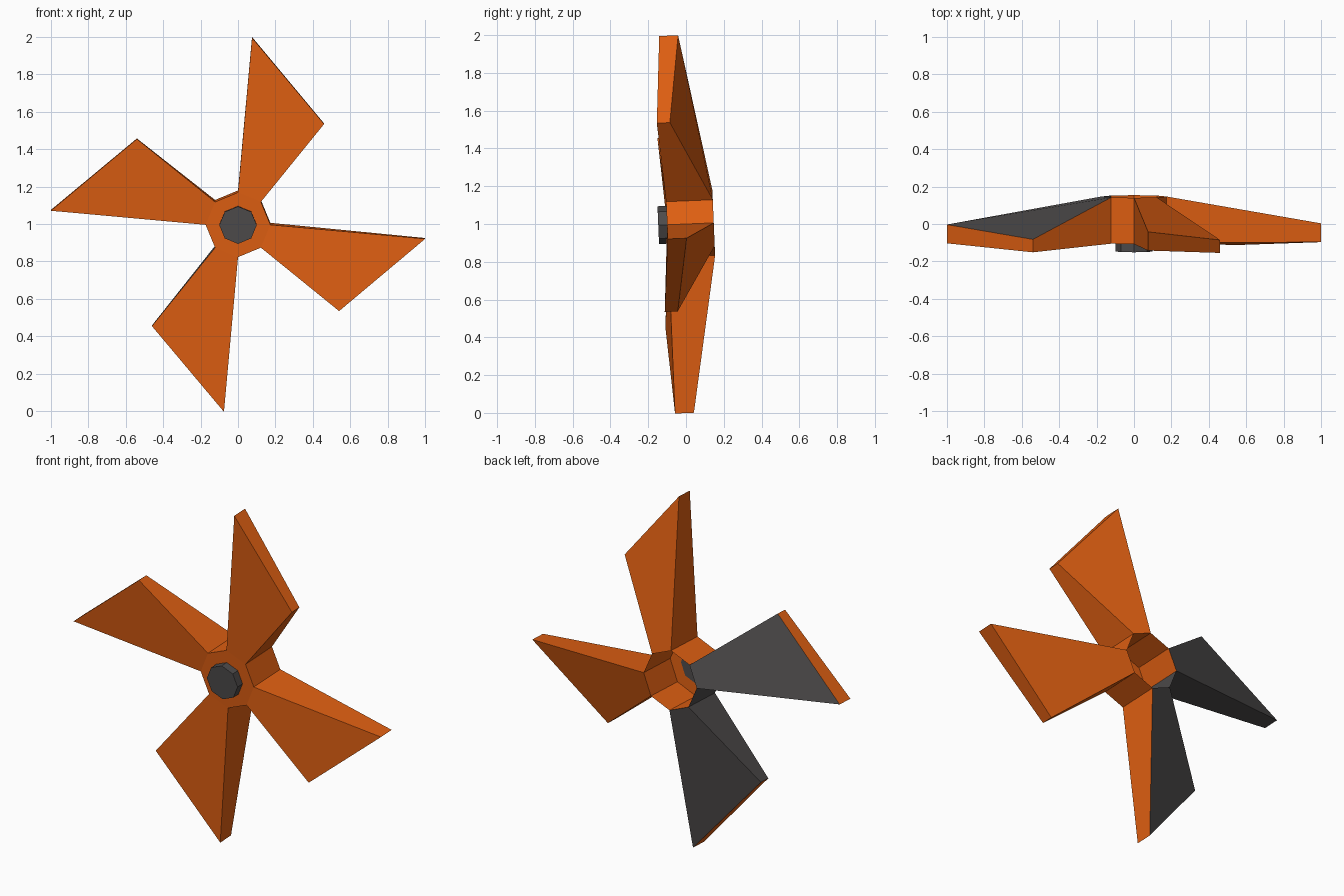
import bpy
import bmesh
from math import cos, sin, pi, radians
from mathutils import Matrix

if "Cube" in bpy.data.objects:
    bpy.data.objects.remove(bpy.data.objects["Cube"])


def make_material(name, color):
    mat = bpy.data.materials.new(name)
    mat.use_nodes = True
    mat.diffuse_color = (*color, 1)
    mat.node_tree.nodes["Principled BSDF"].inputs["Base Color"].default_value = (*color, 1)
    return mat


ORANGE = make_material("orange", (0.74, 0.115, 0.006))
GREY = make_material("dark_grey", (0.075, 0.07, 0.07))

# The whole propeller leans slightly forward about its centre
TILT = Matrix.Translation((0, 0, 1)) @ Matrix.Rotation(radians(2.4), 4, "X")
HUB_R, FRONT, BACK = 0.173, -0.10, 0.147


def finish(bm, name, matrix=Matrix()):
    bmesh.ops.recalc_face_normals(bm, faces=bm.faces)
    bm.transform(TILT @ matrix)
    mesh = bpy.data.meshes.new(name)
    bm.to_mesh(mesh)
    bm.free()
    mesh.materials.append(ORANGE)
    mesh.materials.append(GREY)
    obj = bpy.data.objects.new(name, mesh)
    bpy.context.collection.objects.link(obj)
    return obj


def ring(bm, radius, y):
    return [bm.verts.new((radius * cos(i * pi / 4), y, radius * sin(i * pi / 4)))
            for i in range(8)]


# Hub: octagonal cup, open at the back, with one grey wall
bm = bmesh.new()
front, back = ring(bm, HUB_R, FRONT), ring(bm, HUB_R, BACK)
bm.faces.new(front)
for i in range(8):
    j = (i + 1) % 8
    wall = bm.faces.new((front[i], front[j], back[j], back[i]))
    wall.material_index = int(i == 4)
finish(bm, "hub")

# Centre cap: short octagonal plug through the front of the hub
bm = bmesh.new()
front, back = ring(bm, 0.1, -0.147), ring(bm, 0.1, FRONT + 0.004)
bm.faces.new(front)
bm.faces.new(back)
for i in range(8):
    j = (i + 1) % 8
    bm.faces.new((front[i], front[j], back[j], back[i]))
for face in bm.faces:
    face.material_index = 1
finish(bm, "centre_cap")

# Blades: outline points as (x, z, front y, back y), repeated by quarter turns
d = HUB_R * cos(pi / 4)
OUTLINE = [(0, HUB_R, FRONT, BACK), (0.075, 1.0, -0.10, 0.0),
           (0.46, 0.54, -0.132, -0.063), (d, d, FRONT, BACK)]
GREY_FACES = {"left": ("back", "long_side"), "bottom": ("back", "short_side")}

for turn, place in enumerate(("top", "left", "bottom", "right")):
    bm = bmesh.new()
    f = [bm.verts.new((x, yf, z)) for x, z, yf, yb in OUTLINE]
    b = [bm.verts.new((x, yb, z)) for x, z, yf, yb in OUTLINE]
    faces = {"front": f, "back": b[::-1]}
    for i, side in enumerate(("long_side", "tip", "short_side")):
        faces[side] = (f[i], b[i], b[i + 1], f[i + 1])
    for side, verts in faces.items():
        face = bm.faces.new(verts)
        face.material_index = int(side in GREY_FACES.get(place, ()))
    finish(bm, "blade_" + place, Matrix.Rotation(-turn * pi / 2, 4, "Y"))
